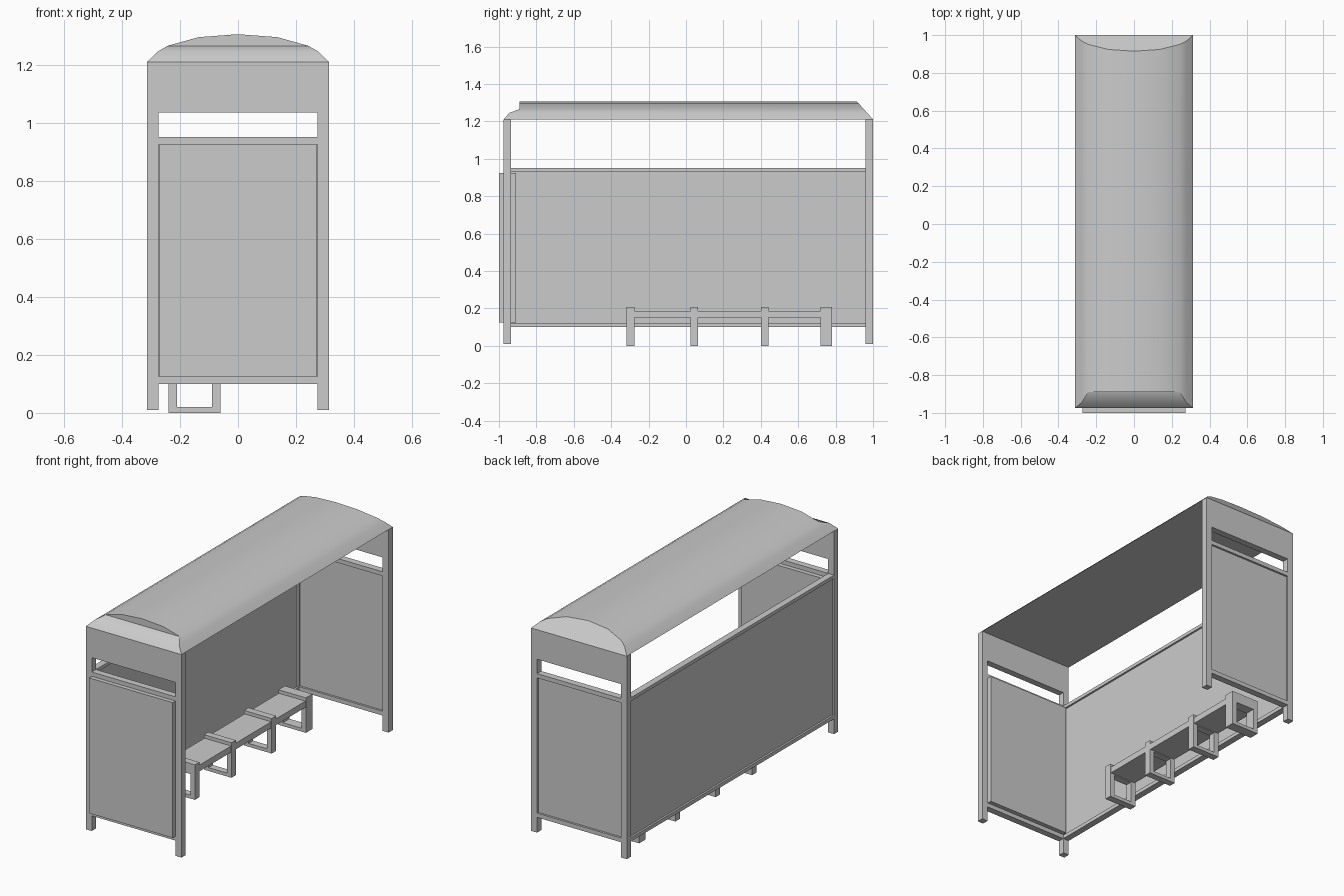
import bpy, bmesh, math

if "Cube" in bpy.data.objects:
    bpy.data.objects.remove(bpy.data.objects["Cube"])


def add_boxes(name, boxes):
    """One object from boxes given as (x0, x1, y0, y1, z0, z1)."""
    bm = bmesh.new()
    for x0, x1, y0, y1, z0, z1 in boxes:
        geo = bmesh.ops.create_cube(bm, size=1)
        for v in geo["verts"]:
            v.co.x = x0 if v.co.x < 0 else x1
            v.co.y = y0 if v.co.y < 0 else y1
            v.co.z = z0 if v.co.z < 0 else z1
    return finish(name, bm)


def finish(name, bm):
    bmesh.ops.recalc_face_normals(bm, faces=bm.faces)
    me = bpy.data.meshes.new(name)
    bm.to_mesh(me)
    bm.free()
    ob = bpy.data.objects.new(name, me)
    bpy.context.collection.objects.link(ob)
    return ob


W, IN = 0.313, 0.274          # outer and inner half width of the end frames
EAVE, CREST = 1.21, 1.305     # roof heights


# End frames: two posts, two rails and the upper fascia
def end_frame(name, y0, y1):
    add_boxes(name, [
        (-W, -IN, y0, y1, 0.01, EAVE),
        (IN, W, y0, y1, 0.01, EAVE),
        (-IN, IN, y0, y1, 0.10, 0.125),
        (-IN, IN, y0, y1, 0.925, 0.95),
        (-IN, IN, y0, y1, 1.035, EAVE),
    ])


end_frame("front_end_frame", -0.975, -0.936)
end_frame("back_end_frame", 0.96, 1.0)

# Thick display box at the front, thin recessed panel at the back
add_boxes("front_display_box", [(-IN + 0.001, IN - 0.001, -1.0, -0.91, 0.125, 0.925)])
add_boxes("back_end_panel", [(-IN, IN, 0.972, 0.988, 0.125, 0.925)])

# Long side wall with rails
add_boxes("wall_rails", [
    (-W, -IN, -0.936, 0.96, 0.10, 0.122),
    (-W, -IN, -0.936, 0.96, 0.93, 0.95),
])
add_boxes("wall_panel", [(-0.302, -0.285, -0.936, 0.96, 0.122, 0.93)])

# Bench: slab seat carried by closed hoops
add_boxes("bench_seat", [(-0.237, -0.063, -0.30, 0.76, 0.15, 0.187)])


def hoop(name, y0, y1):
    xo0, xo1, t = -0.24, -0.06, 0.03
    add_boxes(name, [
        (xo0, xo0 + t, y0, y1, 0.0, 0.207),
        (xo1 - t, xo1, y0, y1, 0.0, 0.207),
        (xo0 + t, xo1 - t, y0, y1, 0.0, 0.02),
        (xo0 + t, xo1 - t, y0, y1, 0.145, 0.207),
    ])


for i, (y0, y1) in enumerate([(-0.317, -0.275), (0.025, 0.065), (0.40, 0.442), (0.72, 0.78)]):
    hoop(f"bench_hoop_{i + 1}", y0, y1)

# Arched roof: half profile as (x, z, front y), mirrored across x
half = [(0.313, EAVE, -0.975), (0.277, 1.245, -0.945), (0.243, 1.265, -0.89),
        (0.135, 1.295, -0.89), (0.0, CREST, -0.89)]
section = half + [(-x, z, y) for x, z, y in reversed(half[:-1])]
bm = bmesh.new()
front, back = [], []
for x, z, yf in section:
    front.append(bm.verts.new((x, yf, z)))
    back.append(bm.verts.new((x, 1.0 - 0.085 * (z - EAVE) / (CREST - EAVE), z)))
n = len(section)
for i in range(n):
    j = (i + 1) % n           # the last strip closes the flat underside
    bm.faces.new((front[i], front[j], back[j], back[i]))
bm.faces.new(back)
for i in range(2):            # stepped front slope
    bm.faces.new((front[i], front[i + 1], front[n - 2 - i], front[n - 1 - i]))
bm.faces.new(front[2:n - 2])
roof = finish("roof", bm)
bpy.context.view_layer.objects.active = roof
roof.select_set(True)
bpy.ops.object.shade_smooth_by_angle(angle=math.radians(30))
